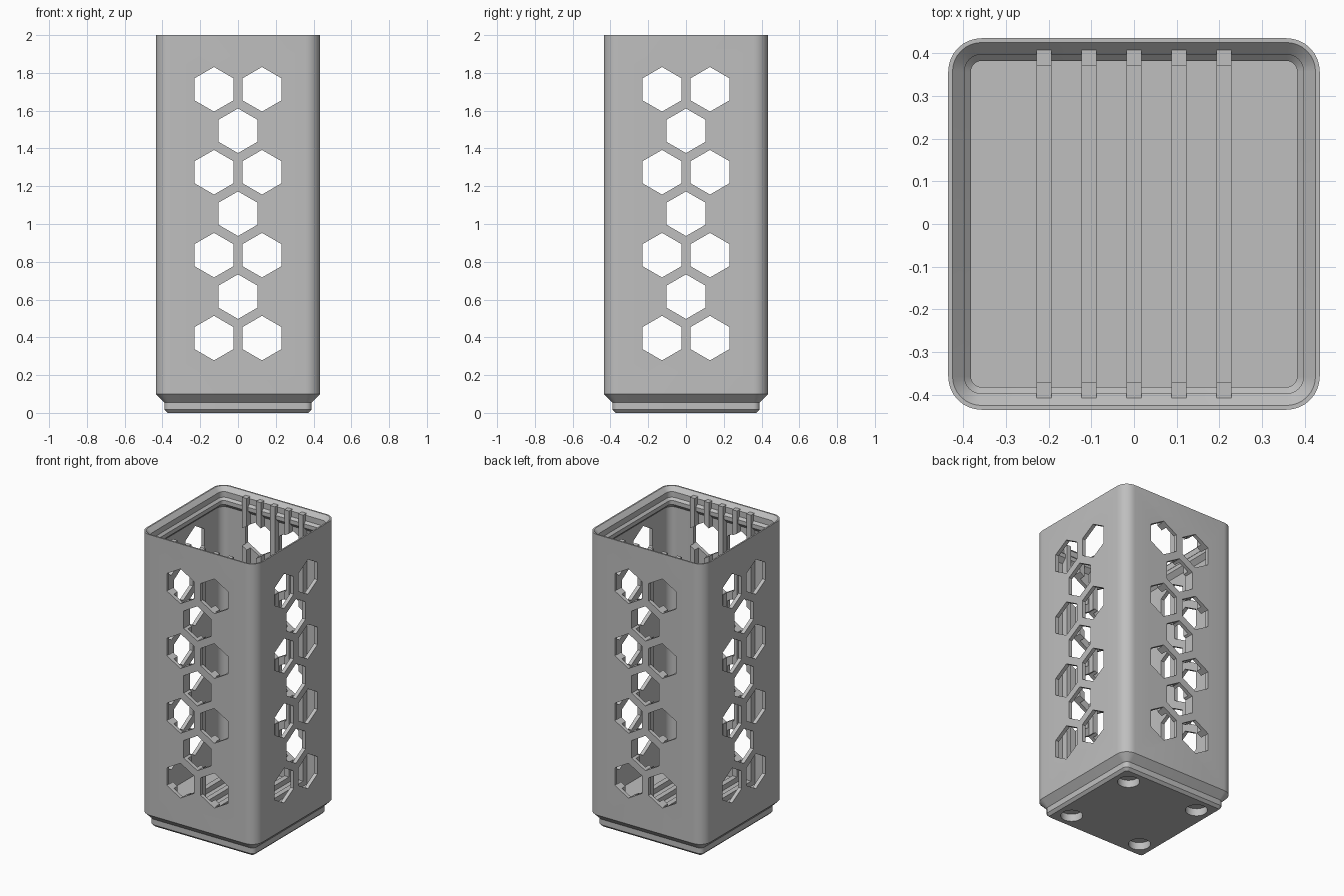
import bpy, bmesh, math
from mathutils import Vector

default_cube = bpy.data.objects.get("Cube")
if default_cube:
    bpy.data.objects.remove(default_cube)

HALF, CORNER, HEIGHT = 0.435, 0.078, 2.0
WALL, FLOOR = 0.025, 0.145

grey = bpy.data.materials.new("grey plastic")
grey.use_nodes = True
colour = (0.52, 0.52, 0.52, 1)
grey.diffuse_color = colour
grey.node_tree.nodes["Principled BSDF"].inputs["Base Color"].default_value = colour


def finish(bm, name):
    bmesh.ops.recalc_face_normals(bm, faces=bm.faces)
    mesh = bpy.data.meshes.new(name)
    bm.to_mesh(mesh)
    bm.free()
    obj = bpy.data.objects.new(name, mesh)
    obj.data.materials.append(grey)
    bpy.context.collection.objects.link(obj)
    return obj


def rounded_loop(bm, inset, z, steps=8):
    """Rounded square ring, inset from the outer wall."""
    radius = max(CORNER - inset, 0.012)
    centre = HALF - inset - radius
    verts = []
    for quarter in range(4):
        mid = math.pi / 4 + quarter * math.pi / 2
        cx = math.copysign(centre, math.cos(mid))
        cy = math.copysign(centre, math.sin(mid))
        for i in range(steps + 1):
            a = (quarter + i / steps) * math.pi / 2
            verts.append(bm.verts.new((cx + radius * math.cos(a), cy + radius * math.sin(a), z)))
    return verts


def prism(bm, points, direction):
    """Extrude a flat polygon along a vector."""
    points = [Vector(p) for p in points]
    near = [bm.verts.new(p) for p in points]
    far = [bm.verts.new(p + Vector(direction)) for p in points]
    bm.faces.new(near)
    bm.faces.new(far[::-1])
    n = len(near)
    for i in range(n):
        j = (i + 1) % n
        bm.faces.new((near[i], near[j], far[j], far[i]))


def polygon(sides, radius):
    angles = [math.pi / 2 + i * math.tau / sides for i in range(sides)]
    return [(radius * math.cos(a), radius * math.sin(a)) for a in angles]


# Bin shell: stepped foot, wall, stacking lip and inside, as (inset, height)
profile = [
    (0.062, 0), (0.045, 0.017), (0.045, 0.055), (0, 0.1), (0, HEIGHT),
    (0.01, HEIGHT), (0.038, 1.972), (0.038, 1.934), (0.053, 1.919),
    (0.053, 1.892), (WALL, 1.864), (WALL, FLOOR),
]
bm = bmesh.new()
loops = [rounded_loop(bm, inset, z) for inset, z in profile]
for low, high in zip(loops, loops[1:]):
    for i in range(len(low)):
        j = (i + 1) % len(low)
        bm.faces.new((low[i], low[j], high[j], high[i]))
bm.faces.new(loops[0][::-1])
bm.faces.new(loops[-1])
shell = finish(bm, "bin_shell")

# U-shaped guide rails up the front and back walls and across the floor
RAIL_WIDTH, RAIL_IN, RAIL_OUT = 0.035, 0.37, 0.418
RAIL_TOP, RAIL_FLOOR = 1.982, FLOOR + 0.035
side = [(RAIL_OUT, FLOOR - 0.02), (RAIL_OUT, RAIL_TOP), (RAIL_IN, RAIL_TOP), (RAIL_IN, RAIL_FLOOR)]
outline = side + [(-y, z) for y, z in reversed(side)]
bm = bmesh.new()
for k in range(-2, 3):
    x = k * 0.1055 - RAIL_WIDTH / 2
    prism(bm, [(x, y, z) for y, z in outline], (RAIL_WIDTH, 0, 0))
rails = finish(bm, "guide_rails")

# Honeycomb cutters through both pairs of walls
STEP = 0.2195
holes = []
for row in range(7):
    z = 0.396 + row * STEP
    holes += [(0, z)] if row % 2 else [(-0.127, z), (0.127, z)]
front_bm, side_bm = bmesh.new(), bmesh.new()
for c, z in holes:
    hexagon = [(c + u, z + v) for u, v in polygon(6, 0.118)]
    prism(front_bm, [(u, -1, v) for u, v in hexagon], (0, 2, 0))
    prism(side_bm, [(-1, u, v) for u, v in hexagon], (2, 0, 0))
front_cutter = finish(front_bm, "front_hole_cutter")
side_cutter = finish(side_bm, "side_hole_cutter")

# Round recesses under the foot
bm = bmesh.new()
for sx in (-1, 1):
    for sy in (-1, 1):
        ring = [(sx * 0.272 + u, sy * 0.272 + v, -0.05) for u, v in polygon(32, 0.068)]
        prism(bm, ring, (0, 0, 0.1))
recess_cutter = finish(bm, "recess_cutter")


def cut(obj, cutters):
    bpy.ops.object.select_all(action="DESELECT")
    obj.select_set(True)
    bpy.context.view_layer.objects.active = obj
    for cutter in cutters:
        mod = obj.modifiers.new("cut", "BOOLEAN")
        mod.operation = "DIFFERENCE"
        mod.solver = "EXACT"
        mod.object = cutter
        bpy.ops.object.modifier_apply(modifier=mod.name)
    bpy.ops.object.shade_smooth_by_angle(angle=math.radians(25))


cut(shell, [front_cutter, side_cutter, recess_cutter])
cut(rails, [front_cutter])
for cutter in (front_cutter, side_cutter, recess_cutter):
    bpy.data.objects.remove(cutter)
